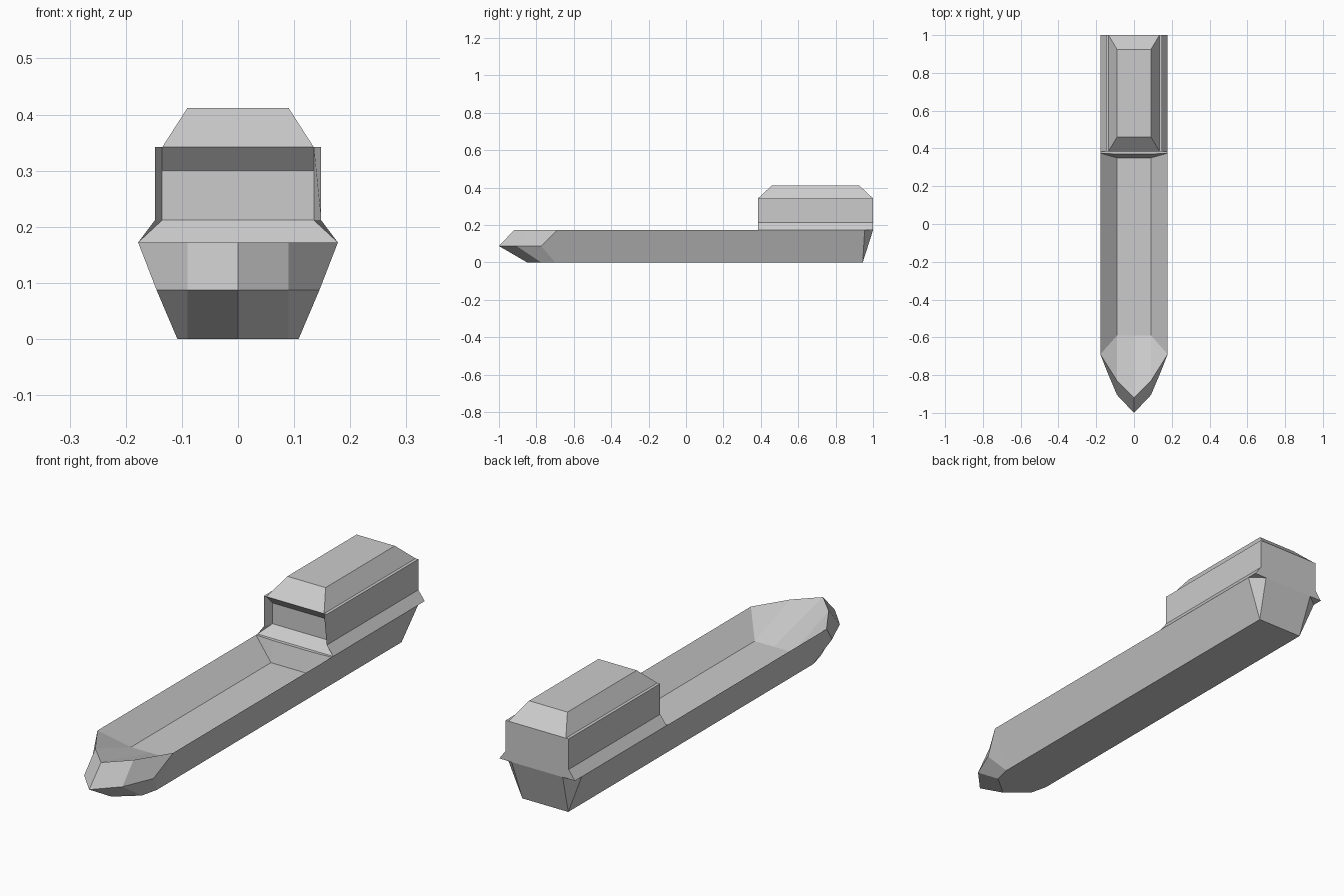
import bpy, bmesh

if "Cube" in bpy.data.objects:
    bpy.data.objects.remove(bpy.data.objects["Cube"])


def half_mesh(name, pts, faces):
    """Build the +x half from named points, then mirror it across x = 0."""
    bm = bmesh.new()
    v = {k: bm.verts.new(p) for k, p in pts.items()}
    for f in faces:
        bm.faces.new([v[k] for k in f.split()])
    bm.normal_update()
    src = list(bm.verts) + list(bm.edges) + list(bm.faces)
    bmesh.ops.mirror(bm, geom=src, axis='X', merge_dist=0.0)
    bmesh.ops.remove_doubles(bm, verts=bm.verts[:], dist=1e-5)
    bmesh.ops.recalc_face_normals(bm, faces=bm.faces[:])
    me = bpy.data.meshes.new(name)
    bm.to_mesh(me)
    bm.free()
    ob = bpy.data.objects.new(name, me)
    bpy.context.collection.objects.link(ob)
    return ob


D, M = 0.172, 0.087   # deck height, hold floor / bow knuckle height

# Hull with sunken hold, pointed bow and chamfered transom
half_mesh("hull", {
    # rim, bow to stern
    "r0": (0, -.92, D), "r1": (.09, -.83, D), "r2": (.178, -.69, D),
    "r3": (.178, -.48, D), "r4": (.178, .18, D), "r5": (.178, .375, D),
    "r6": (.178, .955, D), "r7": (.12, 1, D), "r8": (0, 1, D),
    # bow knuckle
    "k0": (0, -1, M), "k1": (.09, -.905, M), "k2": (.145, -.775, M),
    # keel flat
    "b0": (0, -.85, 0), "b1": (.09, -.775, 0), "b2": (.108, -.70, 0),
    "b3": (.108, .945, 0), "b4": (0, .945, 0),
    # hold floor and its aft bulkhead top
    "f0": (0, -.59, M), "f1": (.09, -.59, M), "f2": (.09, .35, M), "f3": (0, .35, M),
    "w0": (.09, .37, D), "w1": (0, .37, D),
}, [
    "r0 r1 k1 k0", "r1 r2 k2 k1", "k0 k1 b1 b0", "k1 k2 b2 b1",      # bow
    "k2 r2 b2", "r2 r3 r4 r5 r6 b3 b2",                              # side
    "r6 r7 b3", "r7 r8 b4 b3",                                       # transom
    "b0 b1 b2 b3 b4",                                                # bottom
    "r0 f0 f1 r1", "r1 f1 r2", "r2 f1 r3", "r3 f1 f2 r4",            # foredeck, side slopes
    "f0 f3 f2 f1", "r4 f2 r5", "r5 f2 w0", "f2 f3 w1 w0",            # hold floor, bulkhead
    "w1 r8 r7 r6 r5 w0",                                             # aft deck
])

# Cabin with flared skirt, recessed front window and sloped roof
Y0, Y1, YR = .385, 1.0, .425
half_mesh("cabin", {
    # skirt base
    "a0": (0, Y0, D), "a1": (.178, Y0, D), "a2": (.178, Y1, D), "a3": (0, Y1, D),
    # wall foot
    "c0": (0, YR, .212), "c1": (.135, YR, .212), "c2": (.148, Y0, .212), "c3": (.148, Y1, .212),
    # window top
    "h0": (0, YR, .30), "h1": (.135, YR, .30),
    # wall top
    "e0": (0, Y0, .342), "e1": (.135, Y0, .342), "e2": (.148, Y0, .342),
    "e3": (.148, Y1, .342), "e4": (.135, Y1, .342), "e5": (0, Y1, .342),
    # roof top
    "t0": (0, .46, .412), "t1": (.09, .46, .412), "t2": (.09, .925, .412), "t3": (0, .925, .412),
}, [
    "a0 a1 a2 a3", "a0 c0 c1 a1", "a1 c1 c2", "a1 c2 c3 a2",         # skirt
    "c0 h0 h1 c1", "h0 e0 e1 h1", "c1 h1 e1 e2 c2",                  # window, visor, cheek
    "c2 e2 e3 c3", "a2 c3 e3 e4 e5 a3",                              # side, back
    "e1 e4 e3 e2", "e0 t0 t1 e1", "e1 t1 t2 e4", "e4 t2 t3 e5", "t0 t3 t2 t1",  # roof
])
